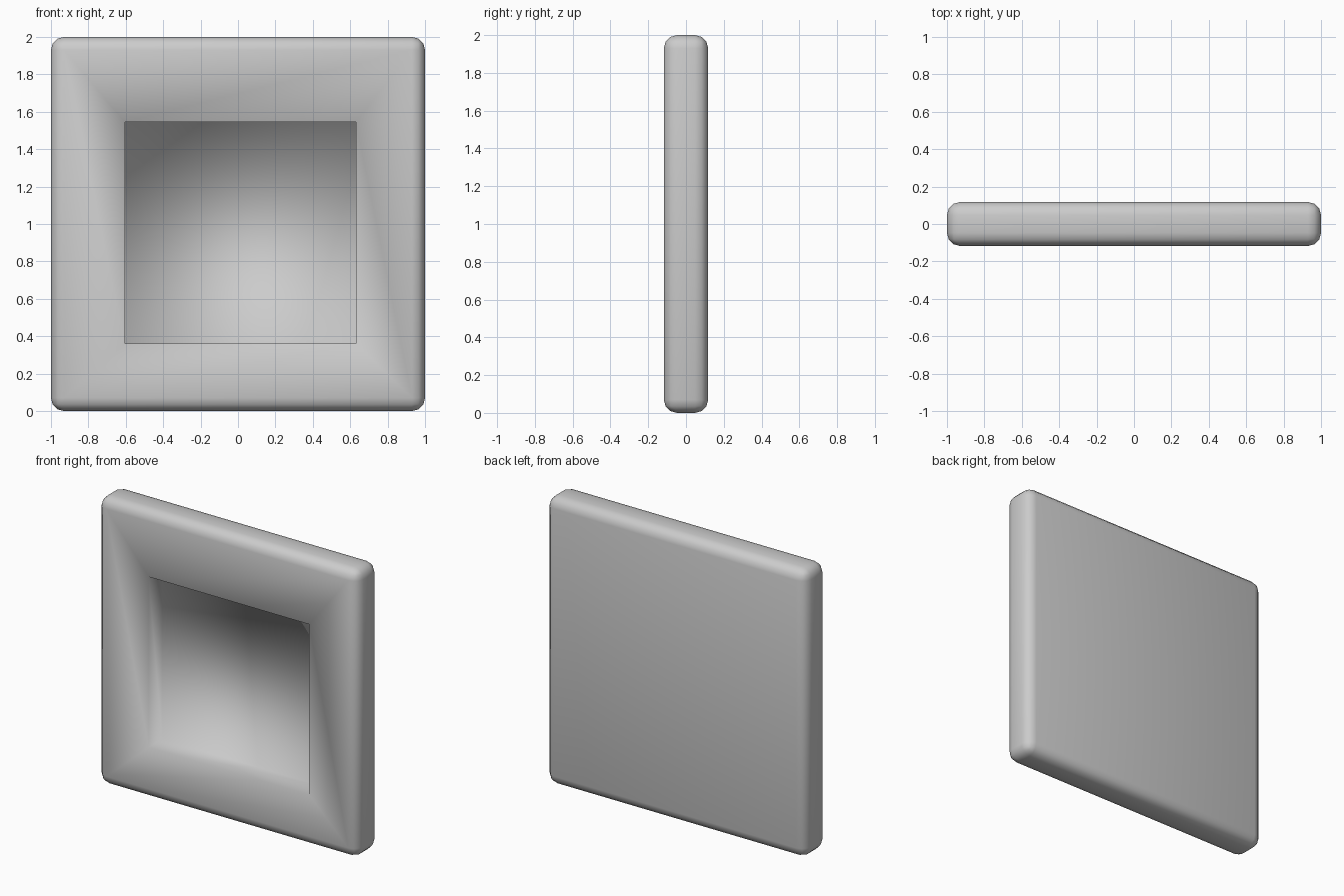
import bpy, bmesh

if "Cube" in bpy.data.objects:
    bpy.data.objects.remove(bpy.data.objects["Cube"])

W, T, H = 2.0, 0.235, 2.0
DEPTH = 0.15
X0, X1, Z0, Z1 = -0.605, 0.63, 0.36, 1.545

bm = bmesh.new()

# Slab with rounded edges
bmesh.ops.create_cube(bm, size=1)
for v in bm.verts:
    v.co = (v.co.x * W, v.co.y * T, (v.co.z + 0.5) * H)
bmesh.ops.bevel(bm, geom=bm.edges[:], offset=0.07, segments=3,
                profile=0.5, affect='EDGES')
bm.normal_update()

# Off-centre square opening in the front face
front = max(bm.faces, key=lambda f: -f.normal.y * f.calc_area())
bmesh.ops.inset_individual(bm, faces=[front], thickness=0.3)
for v in front.verts:
    v.co.x = X0 if v.co.x < 0 else X1
    v.co.z = Z0 if v.co.z < H / 2 else Z1

# Straight recess walls and flat floor
bmesh.ops.inset_individual(bm, faces=[front], thickness=0.0)
for v in front.verts:
    v.co.y = -T / 2 + DEPTH

bm.normal_update()
for f in bm.faces:
    f.smooth = True

mesh = bpy.data.meshes.new("recessed_panel")
bm.to_mesh(mesh)
bm.free()
panel = bpy.data.objects.new("recessed_panel", mesh)
bpy.context.collection.objects.link(panel)
